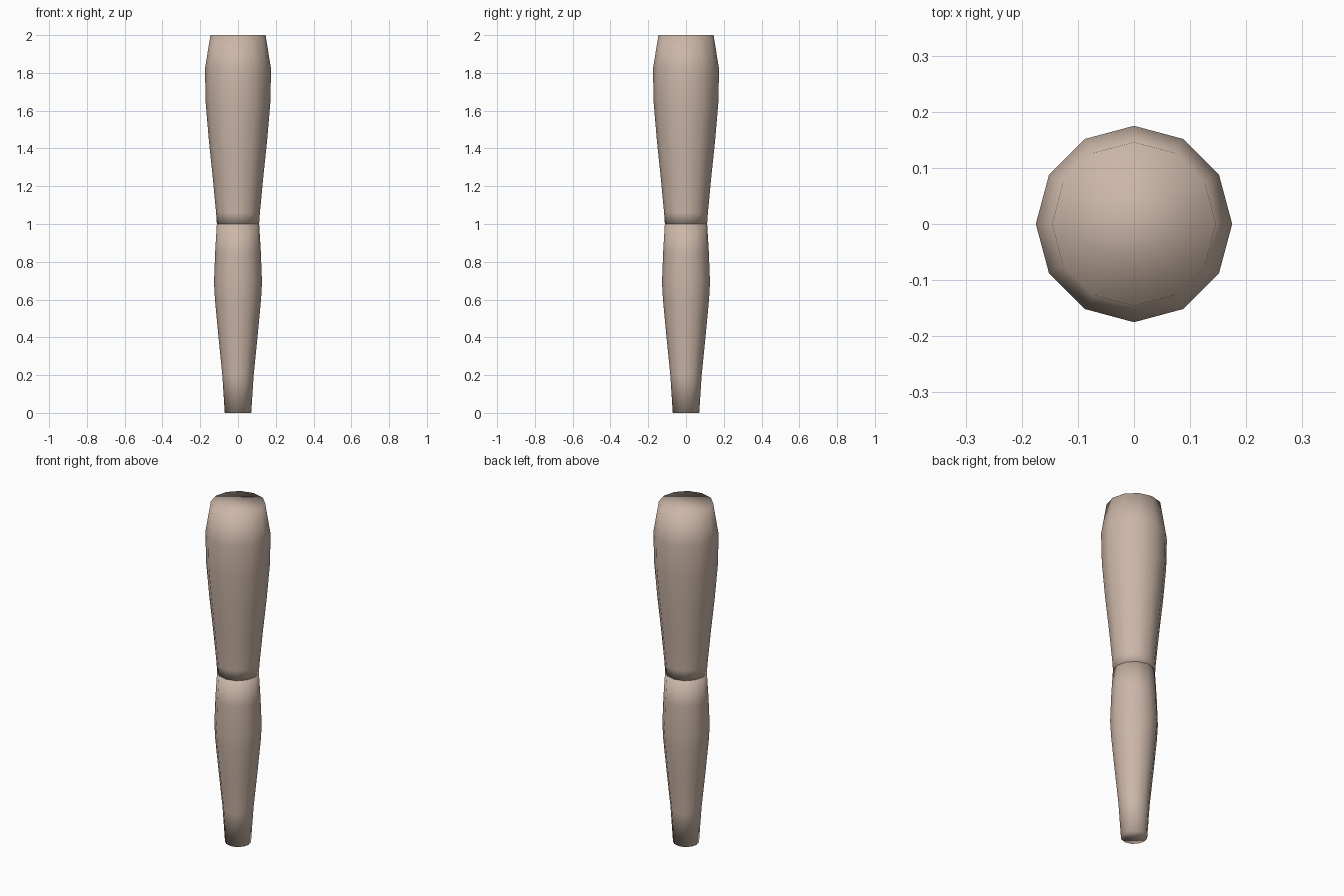
import bpy, bmesh
from math import sin, cos, pi

cube = bpy.data.objects.get("Cube")
if cube:
    bpy.data.objects.remove(cube)

SIDES = 12

skin = bpy.data.materials.new("warm beige")
skin.use_nodes = True
color = (0.60, 0.47, 0.39, 1)
skin.diffuse_color = color
skin.node_tree.nodes["Principled BSDF"].inputs["Base Color"].default_value = color


def limb(name, profile):
    """Closed, smooth-shaded lathe from (radius, height) rings, bottom to top."""
    bm = bmesh.new()
    rings = [[bm.verts.new((r * sin(2 * pi * i / SIDES), r * cos(2 * pi * i / SIDES), z))
              for i in range(SIDES)] for r, z in profile]
    for low, high in zip(rings, rings[1:]):
        for i in range(SIDES):
            j = (i + 1) % SIDES
            bm.faces.new((low[i], low[j], high[j], high[i]))
    bm.faces.new(rings[0])
    bm.faces.new(rings[-1])
    bmesh.ops.recalc_face_normals(bm, faces=bm.faces)
    for face in bm.faces:
        face.smooth = True
    mesh = bpy.data.meshes.new(name)
    bm.to_mesh(mesh)
    bm.free()
    mesh.materials.append(skin)
    obj = bpy.data.objects.new(name, mesh)
    bpy.context.collection.objects.link(obj)
    return obj


# Calf: narrow ankle, fullest below the knee
limb("lower_leg", [(0.07, 0), (0.083, 0.2), (0.105, 0.42), (0.122, 0.6),
                   (0.127, 0.69), (0.121, 0.85), (0.112, 1)])

# Thigh: widens from the knee, draws in at the hip
limb("upper_leg", [(0.112, 1), (0.116, 1.06), (0.134, 1.25), (0.154, 1.44),
                   (0.171, 1.64), (0.175, 1.82), (0.146, 2)])
